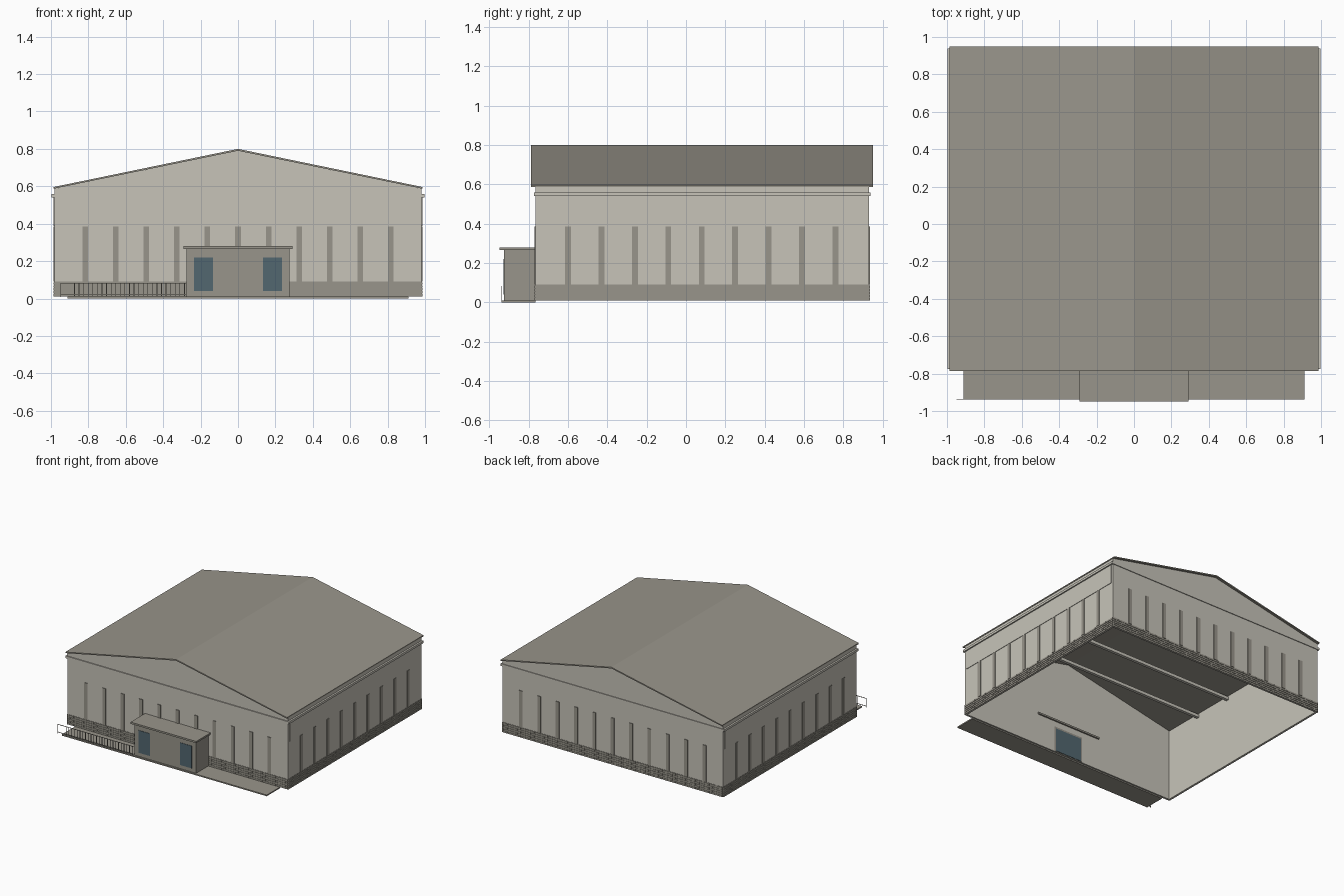
import bpy, bmesh
from mathutils import Matrix, Vector

if "Cube" in bpy.data.objects:
    bpy.data.objects.remove(bpy.data.objects["Cube"])


def material(name, rgb):
    m = bpy.data.materials.new(name)
    m.diffuse_color = (*rgb, 1)
    m.use_nodes = True
    m.node_tree.nodes["Principled BSDF"].inputs["Base Color"].default_value = m.diffuse_color
    return m


WALL = material("pale plaster", (0.57, 0.55, 0.485))
TRIM = material("warm grey", (0.318, 0.30, 0.258))
GLASS = material("blue grey glass", (0.085, 0.135, 0.16))

# Outer wall limits
X, Y0, Y1 = 0.982, -0.766, 0.931
T = 0.012
EAVE, RIDGE = 0.588, 0.79


def finish(name, bm, mat):
    bmesh.ops.recalc_face_normals(bm, faces=bm.faces[:])
    me = bpy.data.meshes.new(name)
    bm.to_mesh(me)
    bm.free()
    me.materials.append(mat)
    ob = bpy.data.objects.new(name, me)
    bpy.context.collection.objects.link(ob)
    return ob


def boxes(name, mat, items):
    """Each item is (x0, x1, y0, y1, z0, z1)."""
    bm = bmesh.new()
    for x0, x1, y0, y1, z0, z1 in items:
        c = Vector((x0 + x1, y0 + y1, z0 + z1)) / 2
        s = Matrix.Diagonal((x1 - x0, y1 - y0, z1 - z0, 1))
        bmesh.ops.create_cube(bm, size=1, matrix=Matrix.Translation(c) @ s)
    return finish(name, bm, mat)


def prism(name, mat, profile, y0, y1):
    """Extrude an x-z outline along y."""
    bm = bmesh.new()
    face = bm.faces.new([bm.verts.new((x, y0, z)) for x, z in profile])
    out = bmesh.ops.extrude_face_region(bm, geom=[face])
    moved = [v for v in out["geom"] if isinstance(v, bmesh.types.BMVert)]
    bmesh.ops.translate(bm, verts=moved, vec=(0, y1 - y0, 0))
    return finish(name, bm, mat)


# Hollow shell: gable walls front and back, plain walls left and right
gable = [(-X, 0.01), (X, 0.01), (X, EAVE), (0, RIDGE), (-X, EAVE)]
prism("front_wall", WALL, gable, Y0, Y0 + T)
prism("back_wall", WALL, gable, Y1 - T, Y1)
boxes("side_walls", WALL,
      [(a, b, Y0, Y1, 0.01, EAVE) for a, b in ((-X, T - X), (X - T, X))])

# Slightly raised panels above the side pilasters
boxes("upper_side_panels", WALL,
      [(a, b, Y0 + 0.02, Y1 - 0.02, 0.388, 0.54)
       for a, b in ((-X - 0.004, -X), (X, X + 0.004))])

# Cornice ring
CX, C0, C1 = 0.996, Y0 - 0.008, Y1 + 0.006
boxes("cornice", WALL, [
    (-CX, CX, C0, Y0, 0.54, 0.558), (-CX, CX, Y1, C1, 0.54, 0.558),
    (-CX, -X, Y0, Y1, 0.54, 0.558), (X, CX, Y0, Y1, 0.54, 0.558)])

# Thin pitched roof
prism("roof", TRIM,
      [(-0.987, 0.587), (0, RIDGE), (0.987, 0.587),
       (0.987, 0.596), (0, 0.80), (-0.987, 0.596)], -0.787, 0.95)

# Tie beams inside the roof
boxes("tie_beams", WALL,
      [(-X + T, X - T, y - 0.012, y + 0.012, 0.555, 0.58)
       for y in (-0.425, -0.085, 0.255, 0.595)])

# Brick plinth: backing strips plus staggered bricks on every side
P = 0.002
boxes("plinth", TRIM, [
    (-X - P, X + P, Y0 - P, Y0, 0.01, 0.09), (-X - P, X + P, Y1, Y1 + P, 0.01, 0.09),
    (-X - P, -X, Y0, Y1, 0.01, 0.09), (X, X + P, Y0, Y1, 0.01, 0.09)])
bricks = []
ROWS, LENGTH, GAP = 5, 0.06, 0.003
row_h = 0.08 / ROWS


def course(lo, hi, shift):
    a = lo - shift
    while a < hi:
        s, e = max(a, lo), min(a + LENGTH - GAP, hi)
        if e - s > 0.004:
            yield s, e
        a += LENGTH


for r in range(ROWS):
    z0 = 0.01 + r * row_h
    z1 = z0 + row_h - GAP
    shift = LENGTH / 2 * (r % 2)
    for s, e in course(-X, X, shift):
        bricks += [(s, e, Y0 - 0.005, Y0 - P, z0, z1), (s, e, Y1 + P, Y1 + 0.005, z0, z1)]
    for s, e in course(Y0, Y1, shift):
        bricks += [(-X - 0.005, -X - P, s, e, z0, z1), (X + P, X + 0.005, s, e, z0, z1)]
boxes("plinth_bricks", TRIM, bricks)

# Slim pilasters: eleven on the front and back, nine on each side
W, D = 0.015, 0.005
pil = []
for i in range(-5, 6):
    x = i * 0.1635
    pil += [(x - W, x + W, Y0 - D, Y0, 0.09, 0.386), (x - W, x + W, Y1, Y1 + D, 0.09, 0.386)]
for i in range(-4, 5):
    y = 0.08 + i * 0.17
    pil += [(-X - D, -X, y - W, y + W, 0.09, 0.386), (X, X + D, y - W, y + W, 0.09, 0.386)]
boxes("pilasters", TRIM, pil)

# Entrance: landing slab, porch block, canopy and glazing
boxes("landing", TRIM, [(-0.912, 0.912, -0.937, Y0, 0, 0.01)])
boxes("porch", TRIM, [(-0.275, 0.275, -0.925, Y0, 0.01, 0.266)])
boxes("canopy", TRIM, [(-0.292, 0.292, -0.949, Y0 + T + 0.012, 0.266, 0.28)])
boxes("porch_glazing", GLASS,
      [(a, b, -0.928, -0.924, 0.04, 0.22) for a, b in ((-0.236, -0.135), (0.135, 0.236))])
yi = Y0 + T
boxes("inner_door_frame", TRIM, [(-0.132, 0.132, yi, yi + 0.003, 0.012, 0.22)])
boxes("inner_door_glass", GLASS, [(-0.12, 0.12, yi + 0.003, yi + 0.006, 0.015, 0.205)])

# Railing along the left part of the landing
R = 0.0018
rail = [(-0.95, -0.275, -0.937 - R, -0.937 + R, z - R, z + R) for z in (0.02, 0.082)]
for i in range(28):
    x = -0.948 + i * 0.0245
    if i in (1, 2):
        continue
    rail.append((x - R, x + R, -0.937 - R, -0.937 + R, 0.008, 0.082))
boxes("railing", TRIM, rail)
